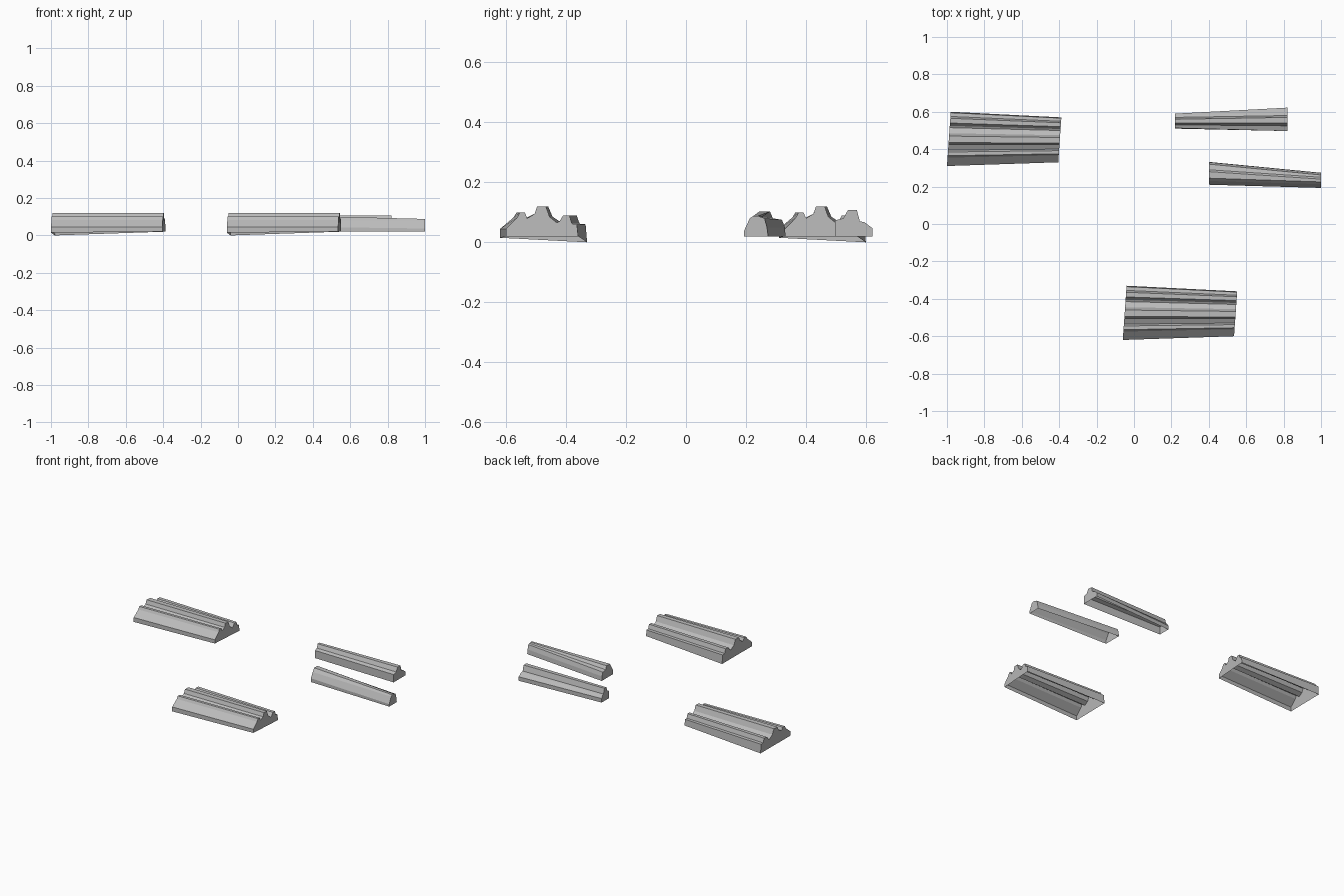
import bpy
import bmesh

cube = bpy.data.objects.get("Cube")
if cube:
    bpy.data.objects.remove(cube, do_unlink=True)

# Single plain stone colour
stone = bpy.data.materials.new("stone_grey")
stone.use_nodes = True
stone_colour = (0.5, 0.5, 0.5, 1)
stone.diffuse_color = stone_colour
stone.node_tree.nodes["Principled BSDF"].inputs["Base Color"].default_value = stone_colour

UNIT = 0.01  # profiles are listed in hundredths


def loft(name, start, end, x_start, x_end, skew=0.0, shift=(0, 0)):
    """Join two open (y, z) profiles along x, cap both ends, leave the underside open."""
    bm = bmesh.new()

    def ring(profile, x):
        front = profile[0][0]
        verts = []
        for y, z in profile:
            offset = skew * (y - front)
            verts.append(bm.verts.new(((x + offset + shift[0]) * UNIT,
                                       (y + shift[1]) * UNIT, z * UNIT)))
        return verts

    first, last = ring(start, x_start), ring(end, x_end)
    for i in range(len(first) - 1):
        bm.faces.new((first[i], last[i], last[i + 1], first[i + 1]))
    bm.faces.new(first)
    bm.faces.new(list(reversed(last)))

    mesh = bpy.data.meshes.new(name)
    bm.to_mesh(mesh)
    bm.free()
    mesh.materials.append(stone)
    obj = bpy.data.objects.new(name, mesh)
    bpy.context.collection.objects.link(obj)
    return obj


# Wide ridged slabs: three ridges, tapering slightly toward the far end
wide_start = [(-62, 1.5), (-62, 4.5), (-57.5, 8.3), (-56.5, 10), (-54.5, 10),
              (-53.5, 8), (-50.5, 9.5), (-49.5, 12), (-46, 12), (-44.5, 8.5),
              (-41.5, 6.5), (-40.5, 7), (-39, 9), (-36.5, 9), (-35.5, 6.2),
              (-33.5, 6), (-33, 0)]


def taper(profile, front, back):
    y_min, y_max = profile[0][0], profile[-1][0]
    scale = (back - front) / (y_max - y_min)
    return [(front + (y - y_min) * scale, max(z, 2)) for y, z in profile]


wide_end = taper(wide_start, -60, -36)
for name, shift in (("front_wide_slab", (0, 0)), ("back_wide_slab", (-94, 93))):
    loft(name, wide_start, wide_end, -6, 53.5, skew=0.07, shift=shift)

# Narrow slab at the back, widening toward +x
loft("back_narrow_slab",
     [(51, 2), (51.3, 7), (53, 8), (54, 10.5), (56, 10.5),
      (57, 7), (58, 6.5), (59, 4.7), (59, 2)],
     [(49.7, 2), (49.7, 7.3), (52.5, 8), (54, 10.7), (57, 10.7),
      (58, 7), (59.5, 6.7), (62.2, 4.7), (62.2, 2)],
     22, 82)

# Narrow slab in the middle, narrowing toward +x
loft("middle_narrow_slab",
     [(21, 2), (21, 4.5), (23, 8), (24.5, 10.3), (28, 10.3),
      (29, 8), (32, 7.5), (33, 5), (33.2, 2)],
     [(19.3, 2), (19.3, 3.7), (21.3, 8), (22.5, 8.8), (24, 8.8),
      (25, 8.4), (26.2, 8), (27, 5), (27.4, 2)],
     40, 100)
